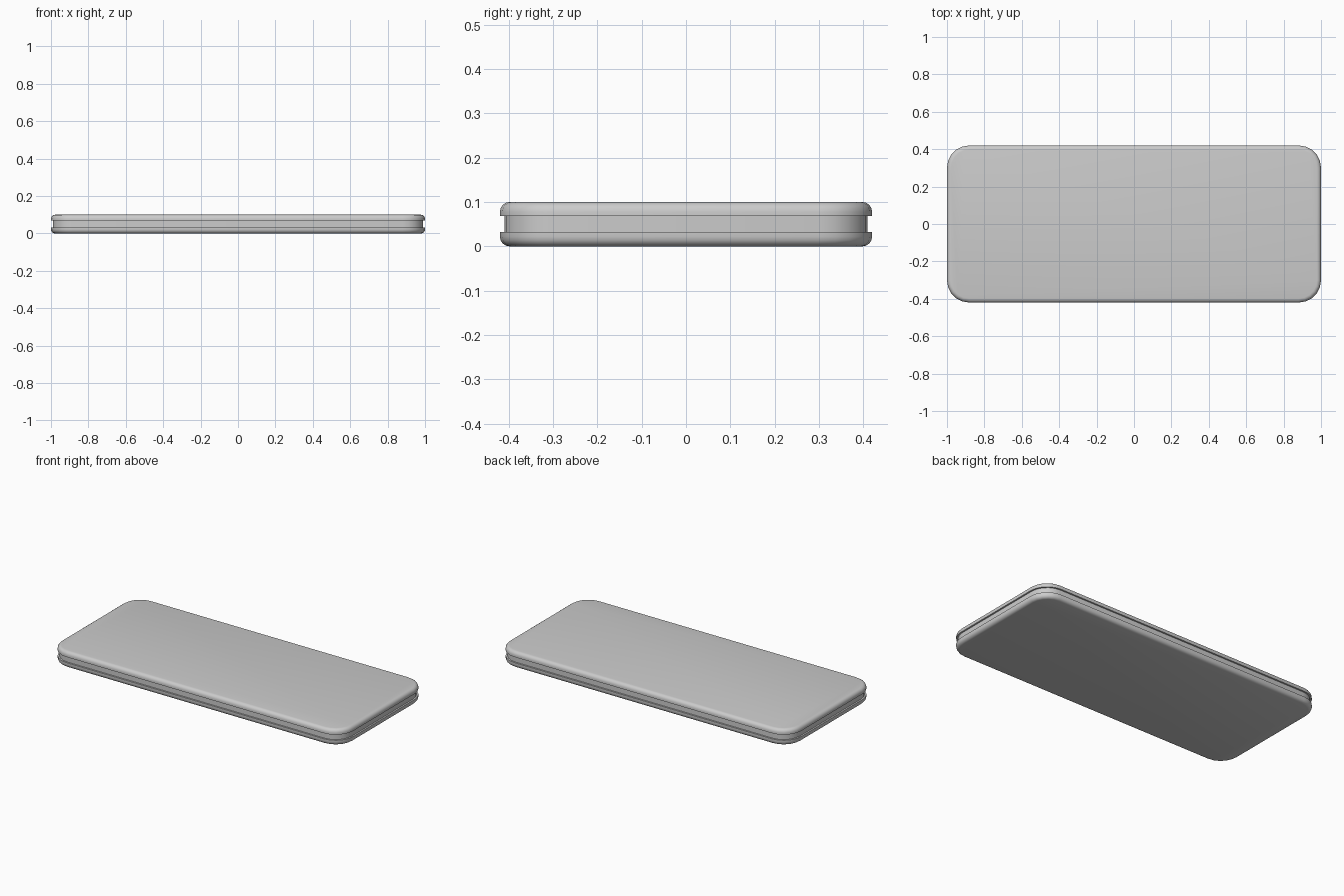
import bpy, bmesh, math

if "Cube" in bpy.data.objects:
    bpy.data.objects.remove(bpy.data.objects["Cube"])

HALF_X, HALF_Y, CORNER = 1.0, 0.42, 0.12
CORNER_SEGS, EDGE_SEGS, EDGE_R = 5, 4, 0.022


def outline(inset, z):
    """Rounded rectangle shrunk by inset, at height z."""
    r = CORNER - inset
    pts = []
    for k, (sx, sy) in enumerate(((1, 1), (-1, 1), (-1, -1), (1, -1))):
        for i in range(CORNER_SEGS + 1):
            a = math.pi / 2 * (k + i / CORNER_SEGS)
            pts.append((sx * (HALF_X - CORNER) + r * math.cos(a),
                        sy * (HALF_Y - CORNER) + r * math.sin(a), z))
    return pts


def slab(name, profile):
    """Stack outlines from a bottom-to-top (inset, z) profile and cap the ends."""
    bm = bmesh.new()
    rings = [[bm.verts.new(p) for p in outline(*s)] for s in profile]
    n = len(rings[0])
    for lo, hi in zip(rings, rings[1:]):
        for i in range(n):
            j = (i + 1) % n
            bm.faces.new((lo[i], lo[j], hi[j], hi[i]))
    bm.faces.new(rings[0][::-1])
    bm.faces.new(rings[-1])
    mesh = bpy.data.meshes.new(name)
    bm.to_mesh(mesh)
    bm.free()
    ob = bpy.data.objects.new(name, mesh)
    bpy.context.collection.objects.link(ob)
    bpy.context.view_layer.objects.active = ob
    ob.select_set(True)
    bpy.ops.object.shade_smooth_by_angle(angle=math.radians(35))
    ob.select_set(False)
    return ob


# Quarter-round edge, from the flat face out to the side
edge = []
for i in range(EDGE_SEGS + 1):
    a = math.pi / 2 * i / EDGE_SEGS
    edge.append((EDGE_R * (1 - math.sin(a)), EDGE_R * (1 - math.cos(a))))

# Back shell, recessed middle band, front shell
slab("back_shell", edge + [(0, 0.033)])
slab("middle_band", [(0.01, 0.033), (0.01, 0.068)])
slab("front_shell", [(0, 0.068)] + [(d, 0.1 - z) for d, z in reversed(edge)])
